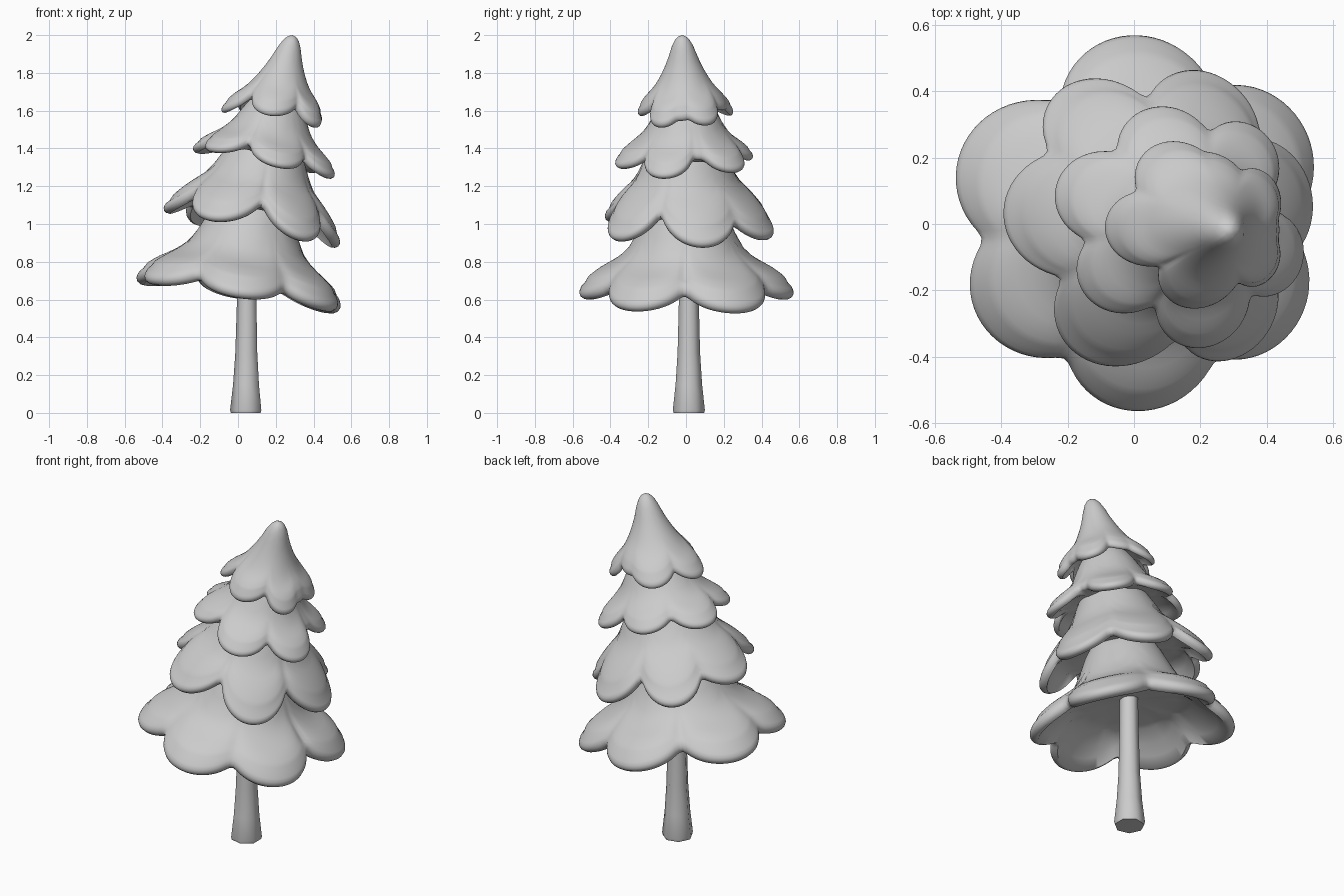
import bpy, bmesh, math

if "Cube" in bpy.data.objects:
    bpy.data.objects.remove(bpy.data.objects["Cube"])

grey = bpy.data.materials.new("soft_grey")
grey.diffuse_color = (0.6, 0.6, 0.6, 1)
grey.use_nodes = True
grey.node_tree.nodes["Principled BSDF"].inputs["Base Color"].default_value = grey.diffuse_color


def finish(name, bm, angle):
    bmesh.ops.recalc_face_normals(bm, faces=bm.faces)
    mesh = bpy.data.meshes.new(name)
    bm.to_mesh(mesh)
    bm.free()
    mesh.materials.append(grey)
    ob = bpy.data.objects.new(name, mesh)
    bpy.context.collection.objects.link(ob)
    bpy.ops.object.select_all(action='DESELECT')
    ob.select_set(True)
    bpy.context.view_layer.objects.active = ob
    bpy.ops.object.shade_smooth_by_angle(angle=math.radians(angle))


def loft(bm, rings, top=None, bottom=None):
    """Bridge closed rings of points, ending in a fan or a flat cap."""
    rows = [[bm.verts.new(p) for p in ring] for ring in rings]
    n = len(rows[0])
    for a, b in zip(rows, rows[1:]):
        for i in range(n):
            j = (i + 1) % n
            bm.faces.new((a[i], a[j], b[j], b[i]))
    for row, tip in ((rows[0], top), (rows[-1], bottom)):
        if tip is None:
            bm.faces.new(row)
        else:
            v = bm.verts.new(tip)
            for i in range(n):
                bm.faces.new((row[i], row[(i + 1) % n], v))


def curve(pts, r):
    """Smooth height profile through (radius, height) points."""
    n = len(pts)
    slope = lambda a, b: (pts[b][1] - pts[a][1]) / (pts[b][0] - pts[a][0])
    k = 0
    while k < n - 2 and r > pts[k + 1][0]:
        k += 1
    (r0, z0), (r1, z1) = pts[k], pts[k + 1]
    h = r1 - r0
    t = (r - r0) / h
    if t > 1:
        return z1 + slope(n - 2, n - 1) * (r - r1)
    m0 = slope(max(k - 1, 0), k + 1) * h
    m1 = slope(k, min(k + 2, n - 1)) * h
    return ((2*t**3 - 3*t*t + 1) * z0 + (t**3 - 2*t*t + t) * m0
            + (3*t*t - 2*t**3) * z1 + (t**3 - t*t) * m1)


def rim(lobes, cx, a):
    """Outer radius of a union of lobe circles along angle a."""
    best = 0.08
    for x, y, r in lobes:
        x -= cx
        b = x * math.cos(a) + y * math.sin(a)
        d = b * b - (x * x + y * y - r * r)
        if d >= 0:
            best = max(best, b + math.sqrt(d))
    return best


def tier(name, cx, lobes, profile, tilt, lean, zref, drop_z, thick, puff, cap_r, lean_y=0, n=144):
    angles = [2 * math.pi * i / n for i in range(n)]
    radii = [rim(lobes, cx, a) for a in angles]
    # soften the notches slightly
    radii = [(radii[i - 1] + 2 * radii[i] + radii[(i + 1) % n]) / 4 for i in range(n)]
    lo, hi = min(radii), max(radii)
    cap = curve(profile, cap_r) - thick

    def point(a, r, z):
        return (cx + r * math.cos(a) + lean * (z - zref),
                r * math.sin(a) + lean_y * (z - zref),
                z + tilt * r * math.cos(a))

    def upper(R, s):
        # lobes swell near their ends, valleys stay low
        w = math.sqrt((R - lo) / (hi - lo))
        return curve(profile, R * s) + puff * (1.2 * w - .2) * math.exp(-((s - .84) / .17) ** 2)

    def lip(R, drop):
        # the lowest part of the rim sinks a little further
        return curve(profile, R * .97) - thick * (drop - .08) + .25 * puff * (1 - drop) - drop_z * drop

    rings = []
    # upper surface
    for s in (.05, .1, .16, .23, .3, .38, .46, .54, .62, .7, .77, .83, .88, .92):
        rings.append([point(a, R * s, upper(R, s)) for a, R in zip(angles, radii)])
    # rounded lip
    for s, drop in ((.955, .1), (.982, .28), (.997, .5), (1, .68), (.988, .86), (.96, .98), (.92, 1)):
        rings.append([point(a, R * s, lip(R, drop)) for a, R in zip(angles, radii)])
    # hollow underside, rising gently to the middle
    for s in (.84, .72, .6, .47, .3):
        rings.append([point(a, R * s, min(cap + .05 * (.84 - s), curve(profile, R * s) - thick))
                      for a, R in zip(angles, radii)])
    bm = bmesh.new()
    loft(bm, rings, point(0, 0, profile[0][1]), point(0, 0, cap + .04))
    finish(name, bm, 60)


# four lobed branch tiers, bottom to top
tier("bottom_branches", .01,
     [(0, .33, .24), (.01, -.33, .235), (-.3, .135, .24),
      (-.27, -.175, .23), (.3, .18, .24), (.295, -.18, .23)],
     [(0, 1.25), (.18, 1.12), (.24, 1.0), (.29, .89), (.38, .795),
      (.46, .735), (.52, .695), (.57, .665), (.6, .645)],
     -.15, .15, .62, .012, .065, .03, .34)
tier("lower_branches", .07,
     [(-.2, .03, .195), (-.115, .275, .165), (.18, .28, .185),
      (.34, .06, .2), (.25, -.24, .175), (-.06, -.235, .195)],
     [(0, 1.55), (.15, 1.46), (.22, 1.34), (.27, 1.24), (.33, 1.17),
      (.4, 1.09), (.44, 1.045), (.48, 1.0)],
     -.195, .2, .99, .01, .055, .022, .36)
tier("upper_branches", .14,
     [(-.1, .08, .14), (-.04, -.13, .14), (.19, -.23, .145),
      (.38, -.09, .13), (.3, .18, .13), (.08, .21, .145), (.28, .05, .13)],
     [(0, 1.8), (.12, 1.66), (.17, 1.58), (.2, 1.52), (.25, 1.455),
      (.3, 1.41), (.36, 1.365), (.39, 1.345)],
     -.2, .2, 1.32, .006, .045, .018, .29)
tier("top_branches", .185,
     [(.03, -.01, .115), (.12, .125, .125), (.2, .09, .13),
      (.345, .07, .1), (.355, -.1, .09), (.18, -.13, .125), (.32, -.02, .115)],
     [(0, 2.0), (.03, 1.985), (.055, 1.945), (.085, 1.865), (.13, 1.775),
      (.19, 1.685), (.25, 1.615), (.28, 1.585)],
     -.13, .25, 1.585, .005, .045, .022, .19, -.05)

# softly faceted trunk, flared at the foot
bm = bmesh.new()
loft(bm, [[(.045 + .006 * z + r * math.cos(a), .015 + r * math.sin(a), z)
           for a in (math.tau * (i + .5) / 7 for i in range(7))]
          for r, z in ((.05, .98), (.054, .6), (.061, .32), (.072, .15), (.087, .015), (.083, 0))])
finish("trunk", bm, 60)
